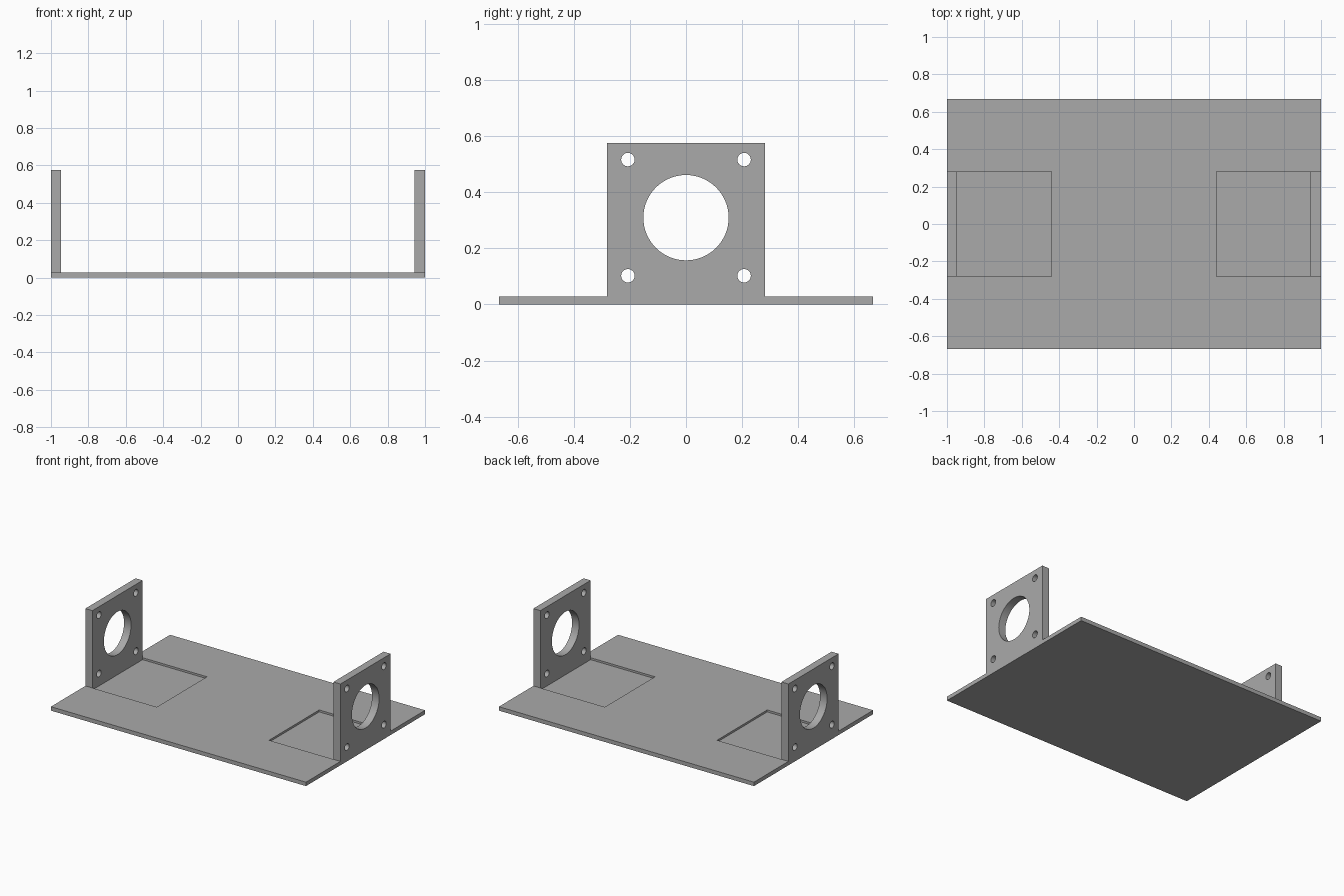
import bpy
from math import pi, radians

cube = bpy.data.objects.get("Cube")
if cube:
    bpy.data.objects.remove(cube, do_unlink=True)

grey = bpy.data.materials.new("plain grey")
grey.use_nodes = True
colour = (0.4, 0.4, 0.4, 1)
grey.diffuse_color = colour
grey.node_tree.nodes["Principled BSDF"].inputs["Base Color"].default_value = colour

# Main dimensions
HALF_LENGTH, HALF_DEPTH, THICK = 1.0, 0.667, 0.028
FLOOR = 0.014                     # height of the pocket floor
HALF_WIDTH, TOP = 0.281, 0.576    # motor mount
WALL, POCKET = 0.055, 0.56        # mount thickness, pocket reach from the end
HOLE_Z, HOLE_R = 0.309, 0.152
BOLT, BOLT_R = 0.207, 0.024


def box(name, low, high):
    bpy.ops.mesh.primitive_cube_add(
        size=1, location=[(a + b) / 2 for a, b in zip(low, high)])
    obj = bpy.context.object
    obj.name = name
    obj.scale = [b - a for a, b in zip(low, high)]
    bpy.ops.object.transform_apply(location=False, rotation=False, scale=True)
    obj.data.materials.append(grey)
    return obj


def cut(target, cutter):
    mod = target.modifiers.new("cut", "BOOLEAN")
    mod.operation, mod.solver, mod.object = "DIFFERENCE", "EXACT", cutter
    bpy.context.view_layer.objects.active = target
    bpy.ops.object.modifier_apply(modifier=mod.name)
    bpy.data.objects.remove(cutter, do_unlink=True)


def drill(target, x, y, z, radius, sides):
    bpy.ops.mesh.primitive_cylinder_add(
        vertices=sides, radius=radius, depth=4 * WALL,
        location=(x, y, z), rotation=(0, pi / 2, 0))
    cutter = bpy.context.object
    cutter.data.materials.append(grey)
    cut(target, cutter)


base = box("base_plate", (-HALF_LENGTH, -HALF_DEPTH, 0),
           (HALF_LENGTH, HALF_DEPTH, THICK))

for side, name in ((-1, "right"), (1, "left")):
    # Shallow pocket, open at the end of the plate
    xs = sorted((side * (HALF_LENGTH - POCKET), side * (HALF_LENGTH + 0.1)))
    cut(base, box("pocket_cutter", (xs[0], -HALF_WIDTH, FLOOR),
                  (xs[1], HALF_WIDTH, 0.2)))

    # Upright mount seated in the pocket
    xs = sorted((side * (HALF_LENGTH - WALL), side * HALF_LENGTH))
    mount = box(name + "_mount", (xs[0], -HALF_WIDTH, FLOOR),
                (xs[1], HALF_WIDTH, TOP))
    middle = sum(xs) / 2

    # Central bore and four bolt holes
    drill(mount, middle, 0, HOLE_Z, HOLE_R, 64)
    for y in (-BOLT, BOLT):
        for dz in (-BOLT, BOLT):
            drill(mount, middle, y, HOLE_Z + dz, BOLT_R, 32)

    bpy.ops.object.select_all(action="DESELECT")
    mount.select_set(True)
    bpy.context.view_layer.objects.active = mount
    bpy.ops.object.shade_smooth_by_angle(angle=radians(30))
